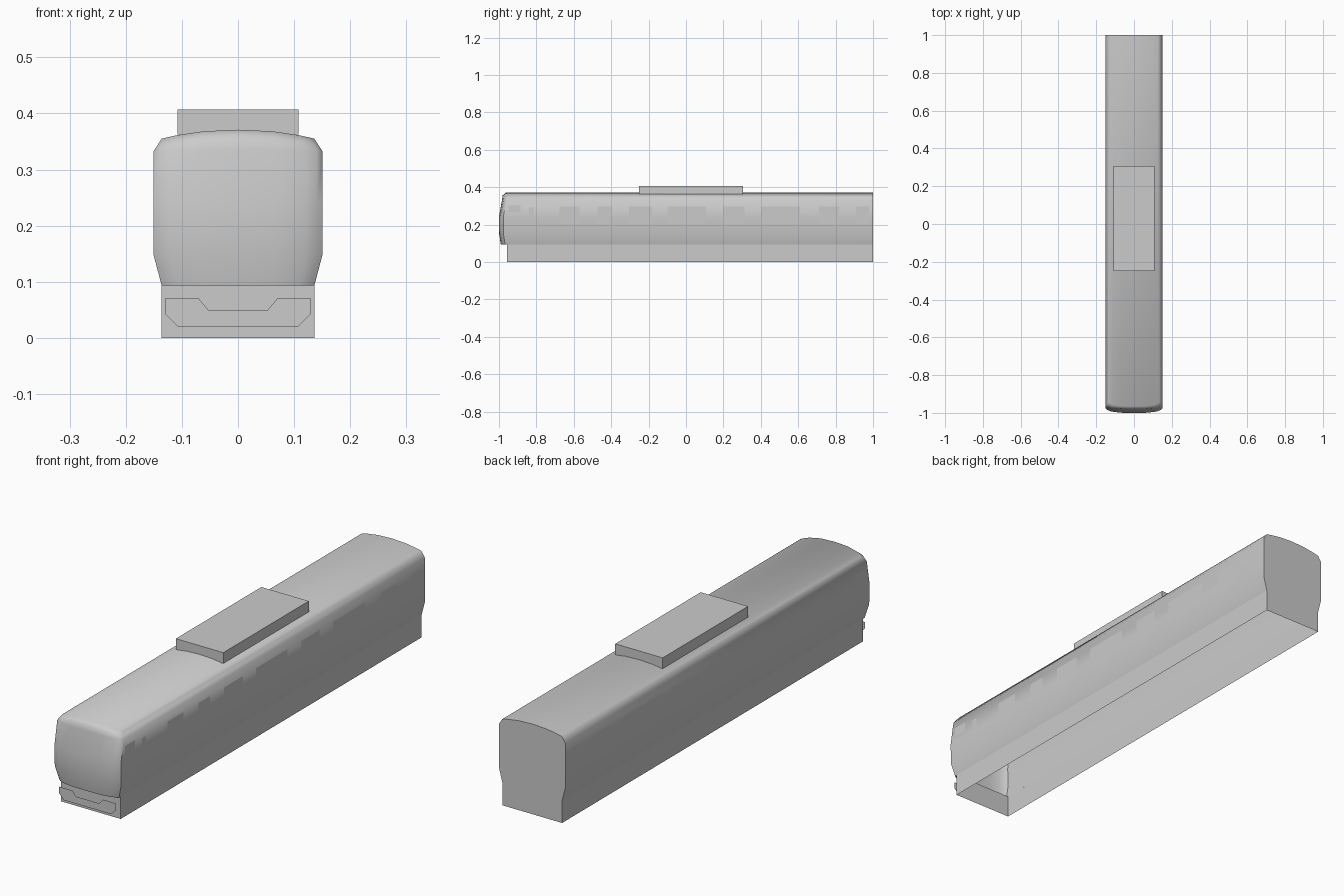
import bpy, bmesh

if "Cube" in bpy.data.objects:
    bpy.data.objects.remove(bpy.data.objects["Cube"])

BACK = 1.0
SKIRT_FRONT = -0.957


def make_object(name, bm, smooth=None):
    bmesh.ops.remove_doubles(bm, verts=bm.verts, dist=1e-5)
    bmesh.ops.recalc_face_normals(bm, faces=bm.faces)
    mesh = bpy.data.meshes.new(name)
    bm.to_mesh(mesh)
    bm.free()
    obj = bpy.data.objects.new(name, mesh)
    bpy.context.collection.objects.link(obj)
    if smooth:
        bpy.ops.object.select_all(action='DESELECT')
        obj.select_set(True)
        bpy.context.view_layer.objects.active = obj
        bpy.ops.object.shade_smooth_by_angle(angle=smooth)
    return obj


# Nose: rows of (z, half width, y, roof arch), columns across the width
rows = [(0.093, 0.136, -0.99, 0), (0.15, 0.151, -0.999, 0),
        (0.24, 0.151, -1.0, 0), (0.332, 0.151, -0.983, 0.004),
        (0.3435, 0.1435, -0.98, 0.013), (0.355, 0.136, -0.965, 0.016)]
cols = [-1, -0.93, -0.8, -0.45, 0, 0.45, 0.8, 0.93, 1]


def nose_point(row, f):
    z, w, y, arch = row
    return (f * w, y + 0.02 * abs(f) ** 6 + 0.003 * f * f,
            z + arch * (1 - abs(f) ** 2.2))


bm = bmesh.new()
grid = [[bm.verts.new(nose_point(r, f)) for f in cols] for r in rows]
for a, b in zip(grid, grid[1:]):
    for i in range(len(cols) - 1):
        bm.faces.new((a[i], a[i + 1], b[i + 1], b[i]))

# Body shell: sweep the nose outline to the flat rear end
outline = [r[0] for r in grid] + grid[-1][1:-1] + [r[-1] for r in reversed(grid)]
rear = [bm.verts.new((v.co.x, BACK, v.co.z)) for v in outline]
for i in range(len(outline) - 1):
    bm.faces.new((outline[i], outline[i + 1], rear[i + 1], rear[i]))

# Skirt: sides and front, open underneath, with a ledge below the nose
top = [rear[0]] + [bm.verts.new((x, SKIRT_FRONT, 0.093)) for x in (-0.136, 0.136)] + [rear[-1]]
low = [bm.verts.new((v.co.x, v.co.y, 0)) for v in top]
for i in range(3):
    bm.faces.new((top[i], top[i + 1], low[i + 1], low[i]))
bm.faces.new(grid[0] + [top[2], top[1]])

# Rear wall
bm.faces.new(rear + [low[3], low[0]])
make_object("carriage_body", bm, 0.87)

# Roof equipment box
bm = bmesh.new()
bmesh.ops.create_cube(bm, size=1)
for v in bm.verts:
    v.co.x *= 0.216
    v.co.y = 0.028 + v.co.y * 0.556
    v.co.z = 0.407 if v.co.z > 0 else 0.3625
make_object("roof_box", bm)

# Front coupler cover: thin plate in front of the skirt
half = [(0.053, 0.05), (0.07, 0.07), (0.13, 0.07), (0.13, 0.043), (0.107, 0.02)]
points = half + [(-x, z) for x, z in reversed(half)]
bm = bmesh.new()
face = bm.faces.new([bm.verts.new((x, -0.978, z)) for x, z in points])
make_object("coupler_cover", bm)

# Side windows: (start, end, bottom, top), repeated on both sides
spans = [(-0.676, -0.57), (-0.472, -0.398), (-0.306, -0.183), (-0.098, 0.106),
         (0.197, 0.314), (0.4, 0.609), (0.71, 0.818), (0.909, 0.978)]
panes = [(-0.95, -0.885, 0.265, 0.302), (-0.84, -0.815, 0.233, 0.292)]
panes += [(a, b, 0.207, 0.297) for a, b in spans]
for side, label in ((1, "right"), (-1, "left")):
    bm = bmesh.new()
    x = side * 0.1516
    for a, b, z0, z1 in panes:
        quad = [(x, a, z0), (x, b, z0), (x, b, z1), (x, a, z1)]
        bm.faces.new([bm.verts.new(p) for p in quad[::side]])
    make_object(label + "_windows", bm)
